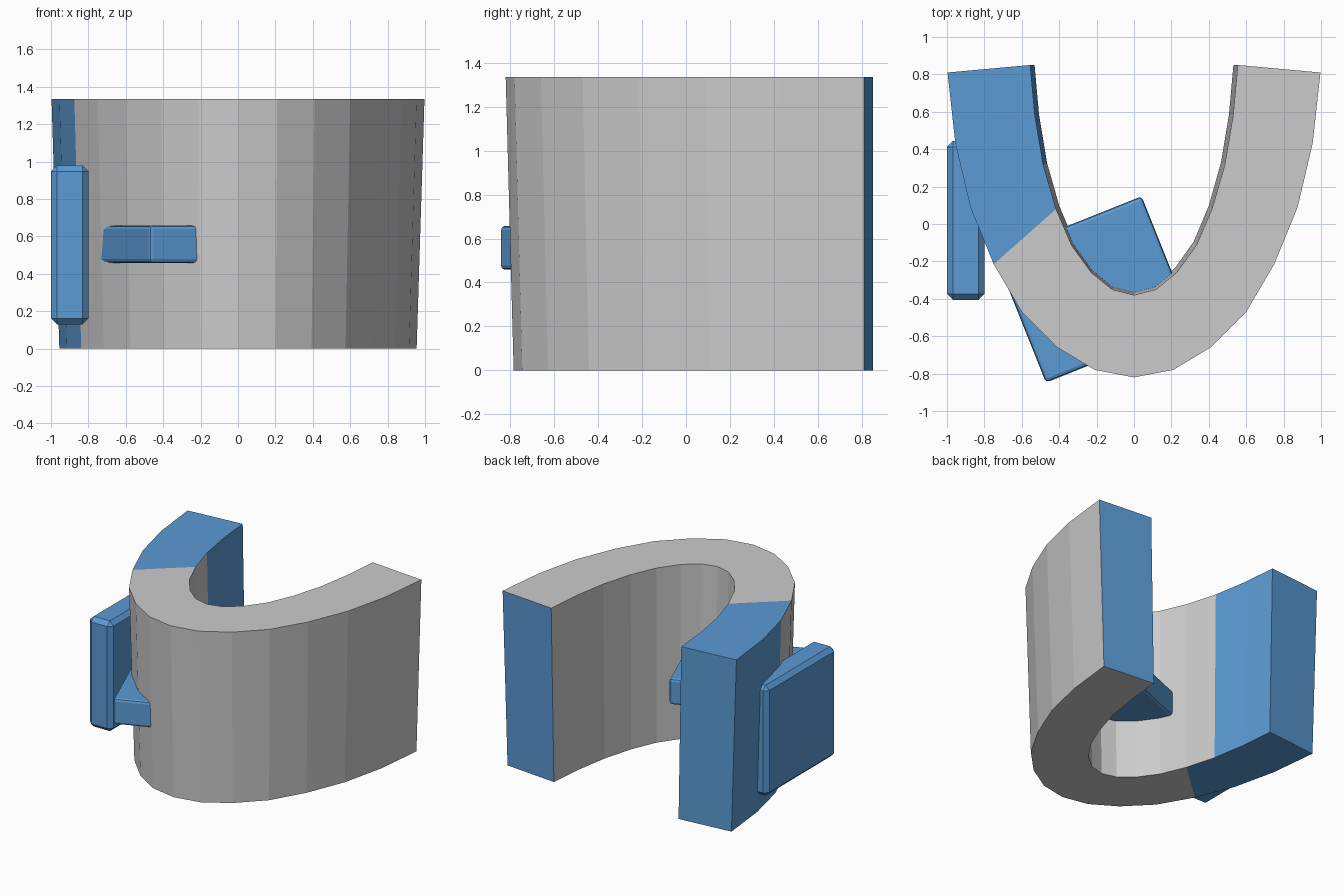
import bpy, bmesh
from math import radians

if "Cube" in bpy.data.objects:
    bpy.data.objects.remove(bpy.data.objects["Cube"])


def material(name, rgb):
    m = bpy.data.materials.new(name)
    m.diffuse_color = (*rgb, 1)
    m.use_nodes = True
    m.node_tree.nodes["Principled BSDF"].inputs["Base Color"].default_value = m.diffuse_color
    return m


blue = material("blue", (0.105, 0.328, 0.665))
grey = material("light_grey", (0.8, 0.8, 0.8))


def add_object(name, bm, mats):
    bmesh.ops.recalc_face_normals(bm, faces=bm.faces)
    mesh = bpy.data.meshes.new(name)
    bm.to_mesh(mesh)
    bm.free()
    for m in mats:
        mesh.materials.append(m)
    ob = bpy.data.objects.new(name, mesh)
    bpy.context.collection.objects.link(ob)
    return ob


def plate(name, size, loc, turn, bevel, segments):
    bm = bmesh.new()
    bmesh.ops.create_cube(bm, size=1)
    bmesh.ops.scale(bm, vec=size, verts=bm.verts)
    bmesh.ops.bevel(bm, geom=bm.edges[:], offset=bevel, offset_type='OFFSET',
                    segments=segments, profile=0.5, affect='EDGES')
    ob = add_object(name, bm, [blue])
    ob.location = loc
    ob.rotation_euler.z = radians(turn)
    return ob


# U-shaped wall: right half of the top outline, mirrored, narrowing downwards
outer = [(0, -.82), (.21, -.78), (.41, -.66), (.60, -.47),
         (.75, -.215), (.875, .09), (.955, .43), (.997, .81)]
inner = [(0, -.38), (.117, -.35), (.228, -.26), (.333, -.115),
         (.417, .08), (.485, .315), (.53, .58), (.555, .85)]
HEIGHT = 1.335


def full(half):
    return [(-x, y) for x, y in half[:0:-1]] + half


bm = bmesh.new()
rings = []
for (ox, oy), (ix, iy) in zip(full(outer), full(inner)):
    ring = []
    for (x, y), z in (((ox, oy), 0), ((ox, oy), HEIGHT),
                      ((ix, iy), HEIGHT), ((ix, iy), 0)):
        if z == 0:
            x, y = x * .958, y + (.83 - y) * .022 * (y < .8)
        ring.append(bm.verts.new((x, y, z)))
    rings.append(ring)

for i, (a, b) in enumerate(zip(rings, rings[1:])):
    for k in range(4):
        j = (k + 1) % 4
        f = bm.faces.new((a[k], a[j], b[j], b[k]))
        # left arm is blue: two wall segments, three on top and bottom
        f.material_index = int(i < (3 if k in (1, 3) else 2))
for ring in (rings[0], rings[-1]):
    bm.faces.new(ring).material_index = 1
add_object("curved_wall", bm, [grey, blue])

# upright side plate with chamfered edges
plate("side_plate", (.20, .85, .85), (-.90, .02, .555), 0, .032, 1)

# flat plate passing through the wall
plate("cross_plate", (.845, .735, .20), (-.215, -.35, .558), 21.8, .02, 2)
